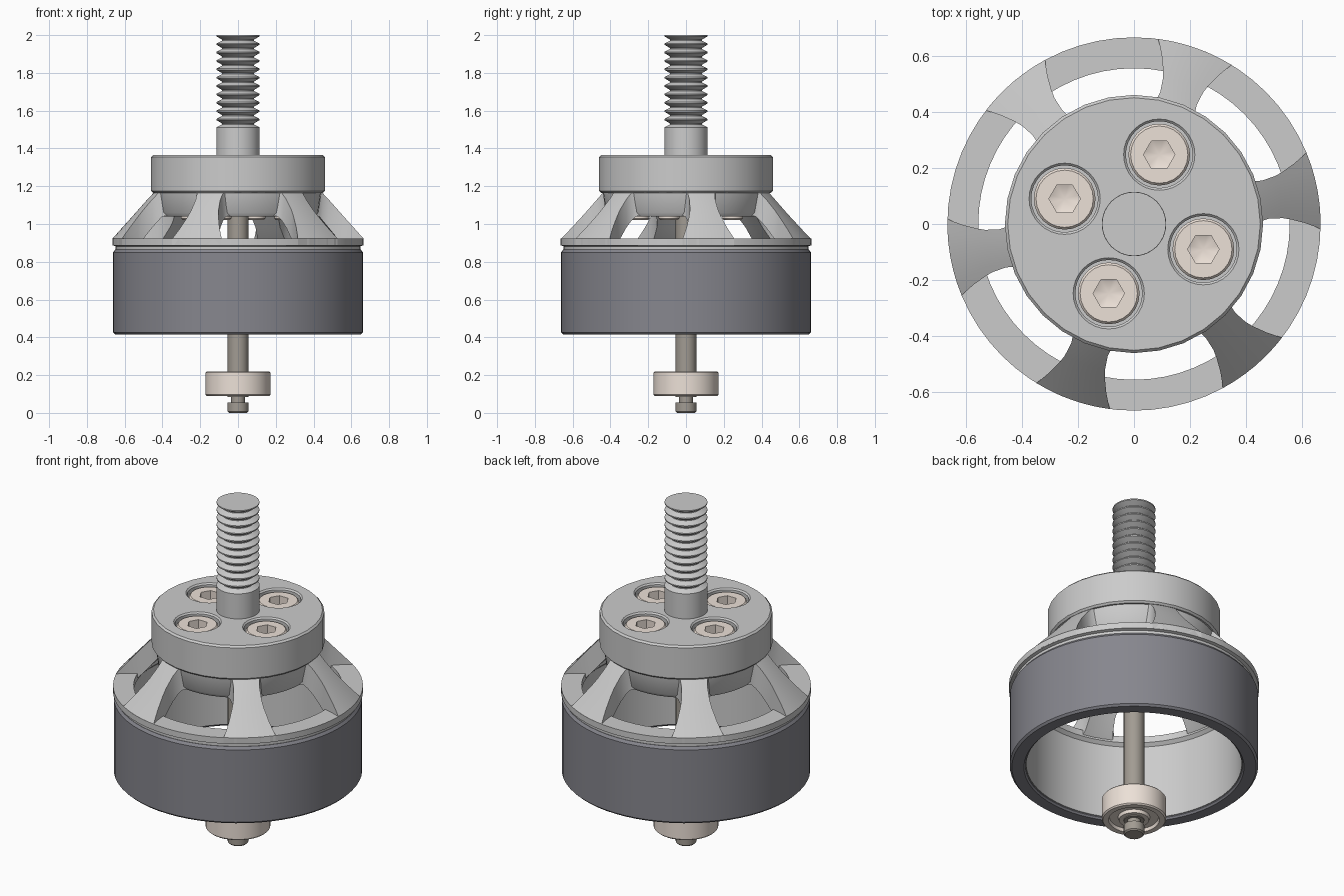
import bpy, bmesh
from math import sin, cos, asin, pi, radians

if "Cube" in bpy.data.objects:
    bpy.data.objects.remove(bpy.data.objects["Cube"])


def material(name, rgb):
    m = bpy.data.materials.new(name)
    m.diffuse_color = (*rgb, 1)
    m.use_nodes = True
    m.node_tree.nodes["Principled BSDF"].inputs["Base Color"].default_value = m.diffuse_color
    return m


DARK = material("dark_steel", (0.24, 0.24, 0.27))
CREAM = material("pale_steel", (0.84, 0.75, 0.68))
BROWN = material("shaft_steel", (0.36, 0.33, 0.29))


def finish(bm, name, mat=None, angle=32):
    bmesh.ops.remove_doubles(bm, verts=bm.verts, dist=1e-5)
    bmesh.ops.recalc_face_normals(bm, faces=bm.faces)
    me = bpy.data.meshes.new(name)
    bm.to_mesh(me)
    bm.free()
    ob = bpy.data.objects.new(name, me)
    bpy.context.collection.objects.link(ob)
    if mat:
        me.materials.append(mat)
    smooth(ob, angle)
    return ob


def smooth(ob, angle=32):
    bpy.ops.object.select_all(action='DESELECT')
    ob.select_set(True)
    bpy.context.view_layer.objects.active = ob
    bpy.ops.object.shade_smooth_by_angle(angle=radians(angle))


def lathe(bm, profile, segs, centre=(0, 0), closed=False):
    """Spin (r, z) points; a third value marks a hexagonal loop."""
    rings = []
    for p in profile:
        ring = []
        for i in range(segs):
            a = 2 * pi * i / segs
            r = p[0]
            if len(p) > 2:
                r *= cos(pi / 6) / cos(a % (pi / 3) - pi / 6)
            ring.append(bm.verts.new((centre[0] + r * cos(a), centre[1] + r * sin(a), p[1])))
        rings.append(ring)
    pairs = list(zip(rings, rings[1:]))
    if closed:
        pairs.append((rings[-1], rings[0]))
    for a, b in pairs:
        for i in range(segs):
            j = (i + 1) % segs
            bm.faces.new((a[i], a[j], b[j], b[i]))


def turned(name, profile, segs=48, mat=None, centre=(0, 0), closed=False, angle=32):
    bm = bmesh.new()
    lathe(bm, profile, segs, centre, closed)
    return finish(bm, name, mat, angle)


# Motor shaft with clip groove
turned("motor_shaft", [(0, 0), (.048, 0), (.055, .007), (.055, .055), (.036, .055), (.036, .085),
                       (.055, .085), (.055, 1.06), (0, 1.06)], 24, BROWN)

# Bearing: outer race, recessed shield, inner race
turned("bearing", [(.165, .09), (.172, .097), (.172, .213), (.165, .22), (.135, .22), (.13, .205),
                   (.085, .205), (.08, .22), (.054, .22), (.054, .09), (.08, .09), (.085, .108),
                   (.13, .108), (.135, .09)], 40, CREAM, closed=True)

# Flux ring
turned("flux_ring", [(.65, .415), (.661, .426), (.661, .85), (.65, .865), (.578, .865),
                     (.578, .425), (.586, .415)], 64, DARK, closed=True)

# Bell rim with pale inner liner
turned("bell_rim", [(.555, .922), (.665, .922), (.665, .887), (.648, .882), (.648, .86), (.581, .86),
                    (.581, .43), (.573, .43), (.573, .868), (.555, .885)], 64, closed=True)

# Bell hub under the adapter
turned("bell_hub", [(0, 1.04), (.41, 1.04), (.425, 1.06), (.44, 1.168), (0, 1.168)], 48)

# Six sloping, flared spokes
SPOKE = [  # radius, half width, top z, bottom z
    (.40, .105, 1.166, 1.045), (.43, .083, 1.166, 1.04), (.448, .073, 1.164, 1.018),
    (.48, .069, 1.13, .98), (.53, .076, 1.074, .92), (.56, .086, 1.04, .89),
    (.61, .108, .984, .89), (.645, .127, .945, .89), (.665, .139, .923, .89)]
N = 6
bm = bmesh.new()
for k in range(6):
    a0 = radians(10.5 + 60 * k)
    loops = []
    for r, w, top, bottom in SPOKE:
        angs = [a0 + asin(w / r) * (2 * i / N - 1) for i in range(N + 1)]
        pts = [(a, top) for a in angs] + [(a, bottom) for a in reversed(angs)]
        loops.append([bm.verts.new((r * cos(a), r * sin(a), z)) for a, z in pts])
    count = len(loops[0])
    for a, b in zip(loops, loops[1:]):
        for i in range(count):
            j = (i + 1) % count
            bm.faces.new((a[i], a[j], b[j], b[i]))
    bm.faces.new(loops[0])
    bm.faces.new(loops[-1])
finish(bm, "bell_spokes")

# Propeller adapter disc with four counterbores
disc = turned("adapter_disc", [(0, 1.165), (.45, 1.165), (.46, 1.175), (.46, 1.355), (.45, 1.365),
                               (0, 1.365)], 32)
SCREWS = [(.263 * cos(radians(70 + 90 * k)), .263 * sin(radians(70 + 90 * k))) for k in range(4)]
bm = bmesh.new()
for c in SCREWS:
    lathe(bm, [(0, 1.2), (.119, 1.2), (.119, 1.357), (.136, 1.374), (0, 1.374)], 32, c)
cutter = finish(bm, "counterbore_cutter")
cutter.hide_render = True
mod = disc.modifiers.new("counterbores", 'BOOLEAN')
mod.operation, mod.solver, mod.object = 'DIFFERENCE', 'EXACT', cutter
bpy.context.view_layer.objects.active = disc
bpy.ops.object.modifier_apply(modifier=mod.name)
bpy.data.objects.remove(cutter)
smooth(disc)

# Socket head screws
for k, c in enumerate(SCREWS):
    turned(f"socket_screw_{k + 1}",
           [(0, 1.02), (.045, 1.02), (.055, 1.03), (.055, 1.2), (.11, 1.2), (.11, 1.343),
            (.102, 1.352), (.056, 1.352, 1), (.056, 1.285, 1), (0, 1.265)], 24, CREAM, c)

# Threaded stud
profile = [(0, 1.36), (.115, 1.36), (.115, 1.512)]
TURNS = 11
pitch = .488 / TURNS
for i in range(TURNS):
    z = 1.512 + pitch * i
    profile += [(.084, z + .35 * pitch), (.084, z + .45 * pitch),
                (.114, z + .85 * pitch), (.114, z + pitch)]
profile.append((0, 2.0))
turned("threaded_stud", profile, 32)
